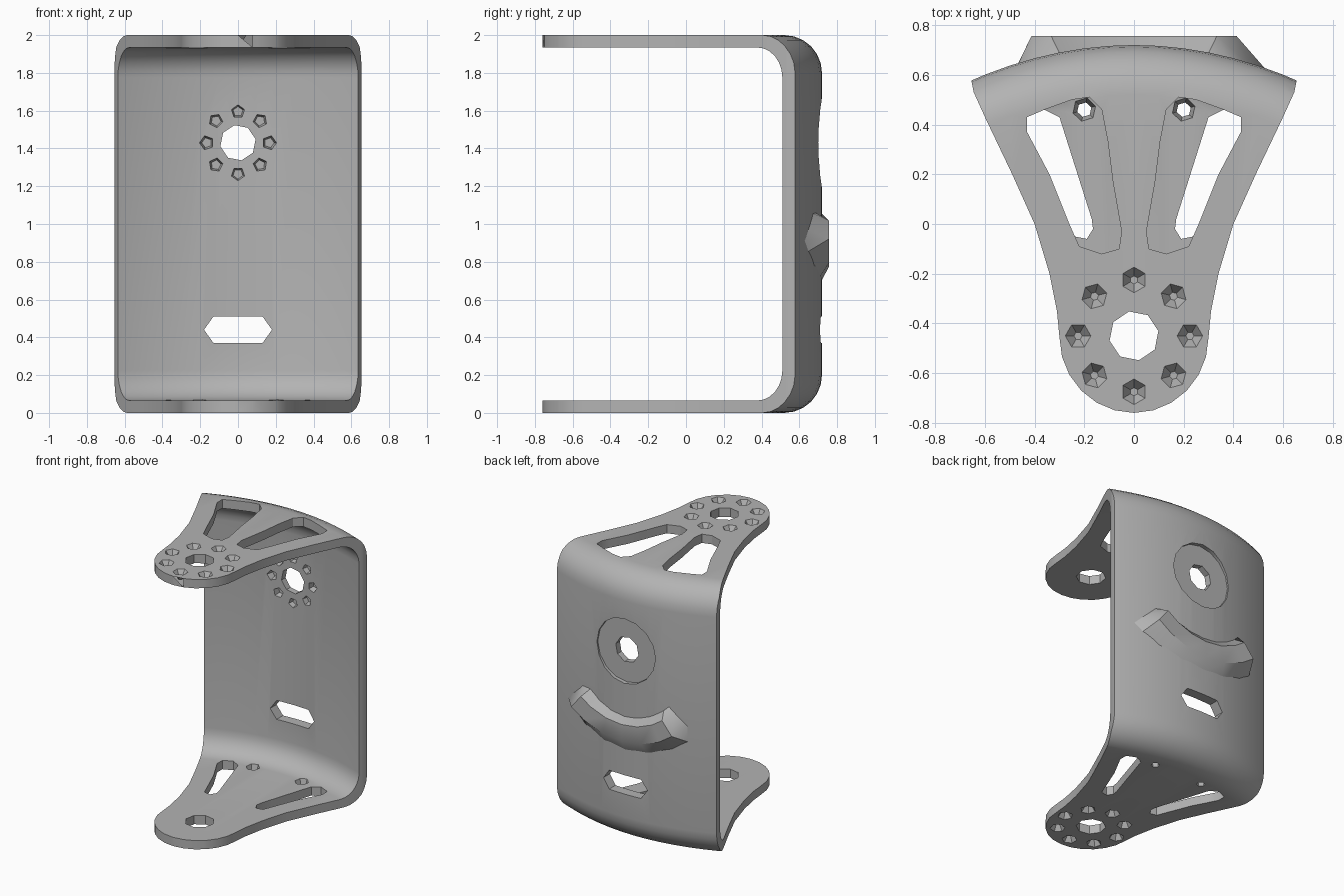
import bpy, bmesh, math

if "Cube" in bpy.data.objects:
    bpy.data.objects.remove(bpy.data.objects["Cube"])

grey = bpy.data.materials.new("metal_grey")
grey.diffuse_color = (0.45, 0.45, 0.45, 1)
grey.use_nodes = True
grey.node_tree.nodes["Principled BSDF"].inputs["Base Color"].default_value = grey.diffuse_color


def make(name, bm):
    bmesh.ops.recalc_face_normals(bm, faces=bm.faces[:])
    me = bpy.data.meshes.new(name)
    bm.to_mesh(me)
    bm.free()
    me.materials.append(grey)
    ob = bpy.data.objects.new(name, me)
    bpy.context.collection.objects.link(ob)
    return ob


def loft(name, rings):
    """Skin closed rings of equal length and cap both ends."""
    bm = bmesh.new()
    vs = [[bm.verts.new(p) for p in r] for r in rings]
    n = len(vs[0])
    for a, b in zip(vs, vs[1:]):
        for i in range(n):
            j = (i + 1) % n
            bm.faces.new((a[i], a[j], b[j], b[i]))
    bm.faces.new(vs[0][::-1])
    bm.faces.new(vs[-1])
    return make(name, bm)


def prism(pts, a, b, axis="z", taper=1.0):
    """Solid from a 2D outline between levels a and b, tapered at b."""
    cx = sum(p[0] for p in pts) / len(pts)
    cy = sum(p[1] for p in pts) / len(pts)
    rings = []
    for lev, s in ((a, 1.0), (b, taper)):
        q = [(cx + (x - cx) * s, cy + (y - cy) * s) for x, y in pts]
        rings.append([(x, y, lev) if axis == "z" else (x, lev, y) for x, y in q])
    ob = loft("cutter", rings)
    ob.hide_render = True
    return ob


def ngon(cx, cy, r, n, turn=0.0):
    return [(cx + r * math.cos(turn + 2 * math.pi * i / n),
             cy + r * math.sin(turn + 2 * math.pi * i / n)) for i in range(n)]


def boolean(ob, cutter, op="DIFFERENCE"):
    m = ob.modifiers.new("cut", "BOOLEAN")
    m.operation, m.solver, m.object = op, "EXACT", cutter
    bpy.context.view_layer.objects.active = ob
    bpy.ops.object.modifier_apply(modifier=m.name)
    bpy.data.objects.remove(cutter, do_unlink=True)


def flip(pts, s):
    return [(x * s, y) for x, y in pts]


def sag(x):
    return 0.14 * (x / 0.65) ** 2


# U-shaped bracket body, bowed across its width
def arc(cy, cz, r, a0, a1, n=6):
    return [(cy + r * math.cos(math.radians(a0 + (a1 - a0) * i / n)),
             cz + r * math.sin(math.radians(a0 + (a1 - a0) * i / n))) for i in range(n + 1)]


profile = ([(-1.0, 0)] + arc(0.52, 0.2, 0.2, -90, 0) + arc(0.52, 1.8, 0.2, 0, 90) + [(-1.0, 2)]
           + [(-1.0, 1.935)] + arc(0.485, 1.775, 0.16, 90, 0)
           + arc(0.485, 0.225, 0.16, 0, -90) + [(-1.0, 0.065)])
stations = [-0.7 + 0.1 * i for i in range(15)]
bracket = loft("bracket", [[(x, y - sag(x), z) for y, z in profile] for x in stations])

# Trim to the flared plan outline with a round tip
right = [(0.3 * math.cos(math.radians(a)), -0.455 + 0.305 * math.sin(math.radians(a)))
         for a in range(-75, 1, 15)]
right += [(0.31, -0.35), (0.34, -0.2), (0.40, 0.0), (0.49, 0.2), (0.595, 0.42),
          (0.645, 0.53), (0.655, 0.58), (0.65, 0.9)]
outline = [(0, -0.76)] + right + flip(right[::-1], -1)
boolean(bracket, prism(outline, -0.2, 2.2), "INTERSECT")

# Windows in the arms: wide above, narrow below
top_slot = [(0.18, 0.51), (0.13, 0.46), (0.105, 0.33), (0.085, 0.17), (0.05, -0.03),
            (0.06, -0.1), (0.13, -0.12), (0.22, -0.09), (0.26, 0.0), (0.34, 0.2),
            (0.43, 0.37), (0.43, 0.43), (0.36, 0.46), (0.25, 0.5)]
low_slot = [(0.17, 0.02), (0.165, -0.02), (0.19, -0.06), (0.24, -0.05), (0.26, 0.0),
            (0.34, 0.2), (0.43, 0.37), (0.43, 0.43), (0.36, 0.46), (0.30, 0.43)]
for s in (-1, 1):
    boolean(bracket, prism(flip(top_slot, s), 1.85, 2.1))
    boolean(bracket, prism(flip(low_slot, s), -0.1, 0.13))
    boolean(bracket, prism(ngon(0.2 * s, 0.46, 0.06, 6, 0.3), 0.11, -0.01, taper=0.45))

# Pivot hole and ring of pits on each arm
boolean(bracket, prism(ngon(0, -0.45, 0.10, 8, 0.2), -0.2, 2.2))
for i in range(8):
    a = math.pi / 4 * i
    pit = ngon(0.225 * math.cos(a), -0.45 + 0.225 * math.sin(a), 0.055, 6, a)
    boolean(bracket, prism(pit, 2.005, 1.95, taper=0.3))
    boolean(bracket, prism(pit, -0.005, 0.05, taper=0.3))

# Back wall: round recess outside, centre hole, pits inside, long slot
boolean(bracket, prism(ngon(0, 1.43, 0.24, 16), 0.69, 0.9, "y"))
boolean(bracket, prism(ngon(0, 1.43, 0.095, 8, 0.2), 0.4, 0.9, "y"))
for i in range(8):
    a = math.pi / 4 * i
    pit = ngon(0.165 * math.cos(a), 1.43 + 0.165 * math.sin(a), 0.045, 5, a)
    boolean(bracket, prism(pit, 0.61, 0.68, "y", 0.6))
slot = [(-0.18, 0.44), (-0.13, 0.51), (0.13, 0.51), (0.18, 0.44), (0.13, 0.37), (-0.13, 0.37)]
boolean(bracket, prism(slot, 0.4, 0.9, "y"))

# Crescent ridge on the back, concentric with the round recess
rings = []
for deg in (-46, -39, -28, -14, 0, 14, 28, 39, 46):
    t = math.radians(deg)
    end = abs(deg) == 46
    ring = []
    for r, raised in ((0.47, 0), (0.53, 1), (0.655, 1), (0.75, 0)):
        x, z = r * math.sin(t), 1.43 - r * math.cos(t)
        y = 0.757 if raised and not end else 0.72 - sag(x) - 0.012
        ring.append((x, y, z))
    # buried underside
    for r in (0.75, 0.47):
        x, z = r * math.sin(t), 1.43 - r * math.cos(t)
        ring.append((x, 0.72 - sag(x) - 0.04, z))
    rings.append(ring)
ridge = loft("crescent_ridge", rings)

for ob in (bracket, ridge):
    bpy.ops.object.select_all(action="DESELECT")
    ob.select_set(True)
    bpy.context.view_layer.objects.active = ob
    bpy.ops.object.shade_smooth_by_angle(angle=math.radians(32))
